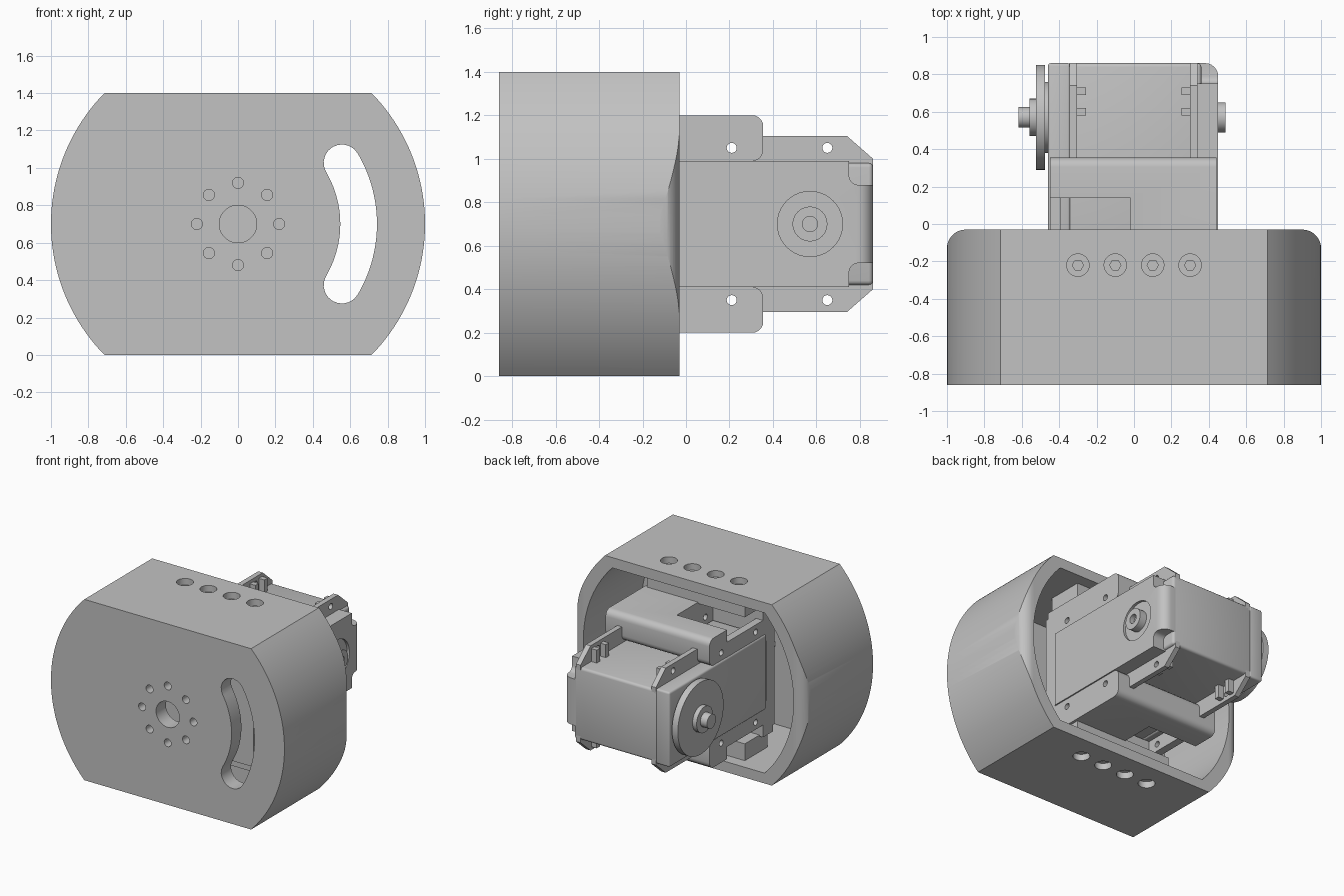
import bpy, bmesh
from math import sin, cos, pi, asin, radians
from mathutils import Vector

if "Cube" in bpy.data.objects:
    bpy.data.objects.remove(bpy.data.objects["Cube"])

grey = bpy.data.materials.new("plain_grey")
grey.use_nodes = True
colour = (0.54, 0.54, 0.54, 1)
grey.diffuse_color = colour
grey.node_tree.nodes["Principled BSDF"].inputs["Base Color"].default_value = colour
parts = []
MID = 0.7  # height of the centre line


def prism(name, pts, axis, a, b):
    """Extrude a flat outline along an axis from a to b."""
    def place(p, t):
        return {"x": (t, p[0], p[1]), "y": (p[0], t, p[1]), "z": (p[0], p[1], t)}[axis]
    bm = bmesh.new()
    lo = [bm.verts.new(place(p, a)) for p in pts]
    hi = [bm.verts.new(place(p, b)) for p in pts]
    bm.faces.new(lo)
    bm.faces.new(hi)
    n = len(pts)
    for i in range(n):
        j = (i + 1) % n
        bm.faces.new((lo[i], lo[j], hi[j], hi[i]))
    bmesh.ops.recalc_face_normals(bm, faces=bm.faces)
    mesh = bpy.data.meshes.new(name)
    bm.to_mesh(mesh)
    bm.free()
    mesh.materials.append(grey)
    ob = bpy.data.objects.new(name, mesh)
    bpy.context.collection.objects.link(ob)
    parts.append(ob)
    return ob


def arc(cx, cy, r, a0, a1, n=10):
    angles = [radians(a0 + (a1 - a0) * i / n) for i in range(n + 1)]
    return [(cx + r * cos(t), cy + r * sin(t)) for t in angles]


def disc(name, cx, cy, r, axis, a, b, n=40):
    return prism(name, arc(cx, cy, r, 0, 360, n)[:-1], axis, a, b)


def rect(x0, x1, y0, y1):
    return [(x0, y0), (x1, y0), (x1, y1), (x0, y1)]


def flip(pts):
    return [(p, 2 * MID - q) for p, q in pts]


def bake(ob):
    """Apply the modifiers of an object."""
    graph = bpy.context.evaluated_depsgraph_get()
    mesh = bpy.data.meshes.new_from_object(ob.evaluated_get(graph))
    ob.modifiers.clear()
    ob.data = mesh


def cut(ob, *cutters, mode="DIFFERENCE"):
    for c in cutters:
        m = ob.modifiers.new("cut", "BOOLEAN")
        m.operation, m.object, m.solver = mode, c, "EXACT"
    bake(ob)
    for c in cutters:
        parts.remove(c)
        bpy.data.objects.remove(c)


def soften(ob, width):
    m = ob.modifiers.new("soften", "BEVEL")
    m.width, m.segments, m.limit_method = width, 3, "ANGLE"
    bake(ob)


def drum(r, half):
    a = math_angle = asin(half / r) * 180 / pi
    return arc(0, MID, r, -a, a, 40) + arc(0, MID, r, 180 - a, 180 + a, 40)


# Housing: a drum with flat top and bottom, rounded rear corners, open at the back
FRONT, REAR, INNER = -0.86, -0.03, -0.74
housing = prism("housing", drum(1.0, MID), "y", FRONT, REAR)
rounded = [(-1.1, -1), (1.1, -1), (1.1, -0.13)]
rounded = [(-1, -1), (1, -1)] + arc(0.9, -0.13, 0.1, 0, 90) + arc(-0.9, -0.13, 0.1, 90, 180)
cut(housing, prism("corner_form", rounded, "z", -0.1, 1.5), mode="INTERSECT")
cut(housing, prism("cavity", drum(0.9, 0.62), "y", INNER, 0.2))

# Front wall: centre hole, ring of small holes and a curved slot
holes = [disc("hole", 0, MID, 0.1, "y", -1, -0.6)]
for i in range(8):
    t = i * pi / 4
    holes.append(disc("hole", 0.22 * cos(t), MID + 0.22 * sin(t), 0.03, "y", -1, -0.6, 20))
S = 30.5
sx, sz = 0.645 * cos(radians(S)), 0.645 * sin(radians(S))
slot = (arc(0, MID, 0.743, -S, S, 20) + arc(sx, MID + sz, 0.098, S, S + 180)[1:-1]
        + arc(0, MID, 0.547, S, -S, 20) + arc(sx, MID - sz, 0.098, 180 - S, 360 - S)[1:-1])
holes.append(prism("slot", slot, "y", -1, -0.6))

# Counterbored screw holes in the top and bottom walls
for x in (-0.3, -0.1, 0.1, 0.3):
    for a, b in ((1.35, 1.5), (-0.1, 0.05)):
        holes.append(disc("bore", x, -0.22, 0.06, "z", a, b, 28))
    holes.append(disc("socket", x, -0.22, 0.03, "z", 1.26, 1.45, 6))
    holes.append(disc("socket", x, -0.22, 0.03, "z", -0.05, 0.14, 6))
cut(housing, *holes)

# Motor core between the two side covers
core = prism("motor_core", rect(-0.35, 0.86, 0.42, 0.98), "x", -0.36, 0.36)
soften(core, 0.02)

# Side covers with stepped rear corners
side = ([(-0.33, 0.99), (-0.33, 0.41), (0.75, 0.41), (0.75, 0.48)]
        + arc(0.79, 0.48, 0.04, 180, 90, 5)[1:] + [(0.86, 0.52), (0.86, 0.88)]
        + arc(0.79, 0.92, 0.04, 270, 180, 5) + [(0.75, 0.99)])
right_cover = prism("right_cover", side, "x", 0.34, 0.45)
corner = [(0.5, 0.9), (0.40, 0.9)] + arc(0.38, 0.79, 0.07, 90, 0, 6) + [(0.5, 0.79)]
cut(right_cover, prism("corner", corner, "z", 0, 1.4))
left_cover = prism("left_cover", rect(-0.33, 0.86, 0.41, 0.99), "x", -0.46, -0.34)
soften(left_cover, 0.015)

# Idler boss in a round recess on the right cover
Y = 0.57
cut(right_cover, disc("recess", Y, MID, 0.15, "x", 0.43, 0.6))
boss = disc("idler_boss", Y, MID, 0.08, "x", 0.40, 0.488)
cut(boss, disc("bore", Y, MID, 0.035, "x", 0.45, 0.6, 24))

# Output horn on the left
for name, r, a, b in (("horn_collar", 0.19, -0.48, -0.45), ("horn_disc", 0.28, -0.525, -0.475),
                      ("horn_hub", 0.1, -0.56, -0.52), ("horn_shaft", 0.055, -0.617, -0.55)):
    disc(name, Y, MID, r, "x", a, b, 56)

# Mounting lugs, nut blocks, brackets and wall pads, above and below
lug = [(0.3, 0.95), (0.86, 0.95), (0.86, 1.0), (0.74, 1.105), (0.3, 1.105)]
rail = rect(-0.42, 0.16, 0.93, 1.105)
bracket = ([(-0.42, 0.99), (0.31, 0.99)] + arc(0.305, 1.04, 0.05, -90, 0, 5)
           + arc(0.305, 1.15, 0.05, 0, 90, 5) + [(-0.42, 1.2)])
for label, turn in (("upper", list), ("lower", flip)):
    def bores(y, r=0.023):
        return disc("bore", *turn([(y, 1.05)])[0], r, "x", -0.6, 0.6, 20)

    def span(a, b):
        return sorted(z for _, z in turn([(0, a), (0, b)]))

    for x, word in ((-0.325, "left"), (0.32, "right")):
        ob = prism(f"{label}_{word}_lug", turn(lug), "x", x - 0.02, x + 0.02)
        cut(ob, bores(0.65))
        inner = x * 0.87
        for y0, y1 in ((0.58, 0.62), (0.69, 0.73)):
            prism(f"{label}_{word}_nut_block", rect(*sorted((inner - 0.025, inner + 0.025)), y0, y1),
                  "z", *span(0.95, 1.08))
    ob = prism(f"{label}_side_rail", turn(rail), "x", -0.45, -0.39)
    cut(ob, bores(-0.21))
    ob = prism(f"{label}_bracket", turn(bracket), "x", -0.45, 0.44)
    cut(ob, prism("notch", rect(-0.5, -0.02, -0.3, 0.14), "z", *span(0.9, 1.3)),
        bores(0.21), bores(-0.21))
    prism(f"{label}_wall_pad", rect(-0.42, 0.42, -0.4, -0.12), "z", *span(1.19, 1.33))

# Plate that carries the motor's inner end
prism("end_plate", rect(-0.45, 0.44, 0.25, 1.15), "y", -0.44, -0.34)

# Smooth shading on curves, crisp edges elsewhere
bpy.ops.object.select_all(action="DESELECT")
for ob in parts:
    ob.select_set(True)
bpy.context.view_layer.objects.active = housing
bpy.ops.object.shade_smooth_by_angle(angle=radians(30))
